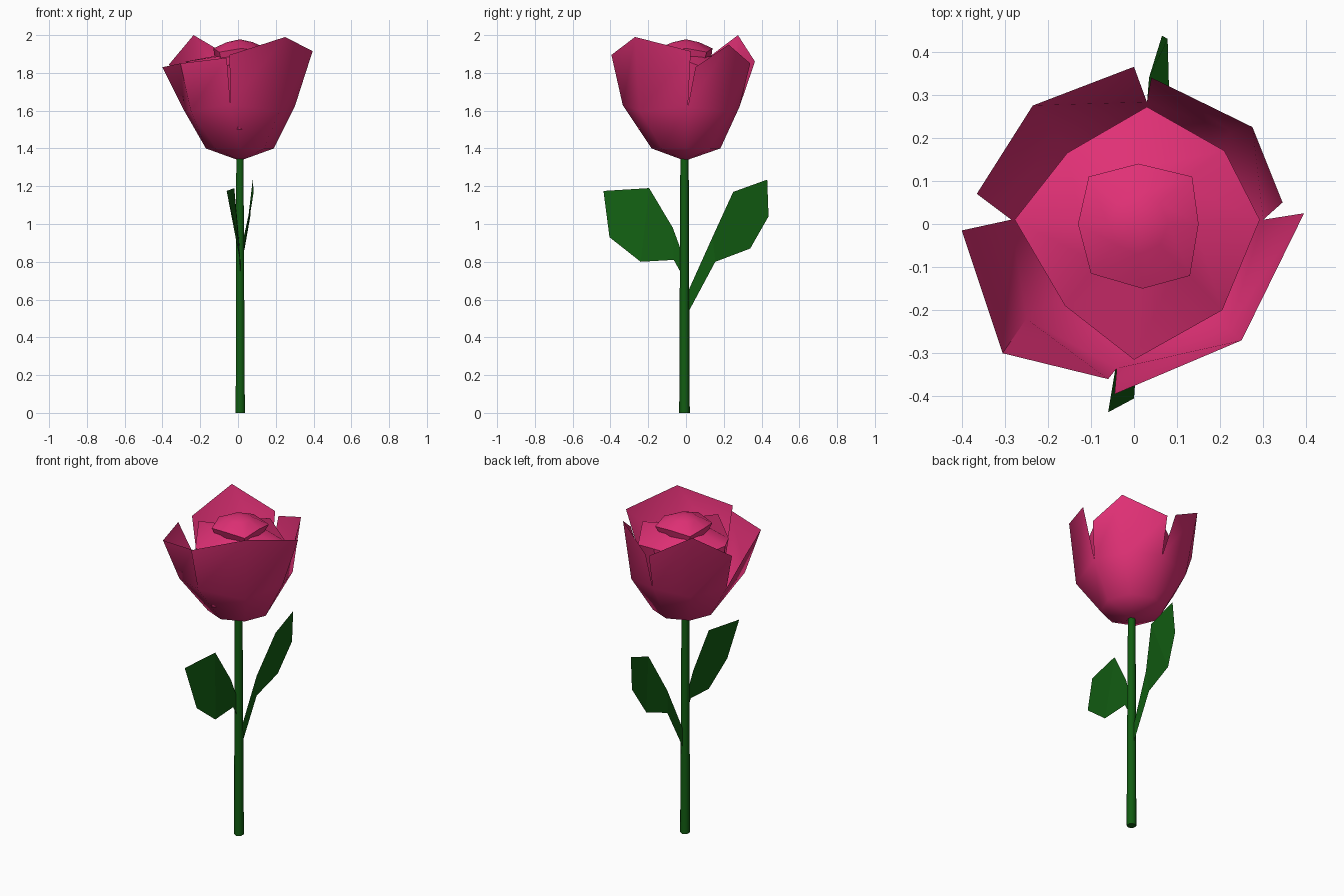
import bpy, math

def material(name, rgb):
    m = bpy.data.materials.new(name)
    m.diffuse_color = (*rgb, 1)
    return m

PINK = material("petal_pink", (0.75, 0.03, 0.18))
GREEN = material("stem_green", (0.006, 0.11, 0.006))

def make(name, verts, faces, mat, smooth=None):
    me = bpy.data.meshes.new(name)
    me.from_pydata(verts, [], faces)
    me.update()
    me.materials.append(mat)
    ob = bpy.data.objects.new(name, me)
    bpy.context.collection.objects.link(ob)
    if smooth:
        bpy.ops.object.select_all(action='DESELECT')
        ob.select_set(True)
        bpy.context.view_layer.objects.active = ob
        bpy.ops.object.shade_smooth_by_angle(angle=math.radians(smooth))
    return ob

def ring(n, rx, ry, z, cx=0.01, cy=0.0, turn=0.0):
    return [(cx + rx * math.cos(turn + 2 * math.pi * i / n),
             cy + ry * math.sin(turn + 2 * math.pi * i / n), z) for i in range(n)]

def bands(n, count, start=0):
    """Quads joining consecutive rings of n vertices."""
    return [(start + k * n + i, start + k * n + (i + 1) % n,
             start + (k + 1) * n + (i + 1) % n, start + (k + 1) * n + i)
            for k in range(count) for i in range(n)]

# Stem: tapered six-sided rod
stem = ring(6, 0.028, 0.028, 0, 0.012, -0.008, math.pi / 6) + \
       ring(6, 0.022, 0.022, 1.36, 0.01, -0.008, math.pi / 6)
make("stem", stem, bands(6, 1) + [tuple(range(5, -1, -1)), tuple(range(6, 12))], GREEN, 65)

# Leaves: strips of (lower edge, upper edge) pairs
def leaf(name, pairs):
    verts = [p for pair in pairs for p in pair]
    make(name, verts, [(2 * i, 2 * i + 2, 2 * i + 3, 2 * i + 1)
                       for i in range(len(pairs) - 1)], GREEN)

leaf("back_leaf", [((0.012, 0.005, 0.52), (0.012, 0.005, 0.63)),
                   ((0.02, 0.155, 0.80), (0.03, 0.14, 0.93)),
                   ((0.035, 0.34, 0.87), (0.083, 0.25, 1.17)),
                   ((0.065, 0.437, 1.04), (0.078, 0.43, 1.235))])
leaf("front_leaf", [((0.012, -0.015, 0.72), (0.012, -0.015, 0.83)),
                    ((0.012, -0.065, 0.81), (0.0, -0.07, 0.98)),
                    ((0.012, -0.24, 0.80), (-0.02, -0.195, 1.19)),
                    ((0.0, -0.405, 0.93), (-0.06, -0.437, 1.175))])

# Outer petals: a shared eight-sided cup that splits into four petals
cup_mid = [(0.30, 0.01, 1.62), (0.225, 0.215, 1.60), (0.03, 0.283, 1.62), (-0.19, 0.225, 1.60),
           (-0.285, 0.01, 1.60), (-0.25, -0.22, 1.60), (-0.04, -0.335, 1.63), (0.22, -0.245, 1.60)]
tips = [[(0.345, 0.05, 1.83), (0.275, 0.225, 1.95), (0.04, 0.34, 1.85)],
        [(0.0, 0.365, 1.86), (-0.235, 0.275, 2.0), (-0.365, 0.07, 1.845)],
        [(-0.40, -0.015, 1.83), (-0.305, -0.30, 1.85), (-0.06, -0.36, 1.88)],
        [(-0.045, -0.395, 1.895), (0.25, -0.27, 1.99), (0.395, 0.025, 1.915)]]
verts = ring(8, 0.18, 0.182, 1.40) + cup_mid + [(0.01, -0.005, 1.335)]
faces = bands(8, 1) + [(16, (i + 1) % 8, i) for i in range(8)]
for k, petal in enumerate(tips):
    base = len(verts)
    verts += petal
    for j in range(2):
        i = 2 * k + j
        faces.append((8 + i, 8 + (i + 1) % 8, base + j + 1, base + j))
make("outer_petals", verts, faces, PINK, 50)

# Middle petals: eight-sided wall with higher tips on the axes, folded inward
rim = [(0.292, 0.01, 1.86), (0.21, 0.17, 1.80), (0.03, 0.272, 1.86), (-0.155, 0.165, 1.80),
       (-0.277, 0.01, 1.86), (-0.16, -0.19, 1.80), (0.0, -0.315, 1.86), (0.205, -0.20, 1.80)]
low = [(x * 0.8, y * 0.8, 1.50) for x, y, z in rim]
inner = ring(8, 0.13, 0.13, 1.89)
make("middle_petals", low + rim + inner, bands(8, 2), PINK, 50)

# Central bud: squarish closed tip
bud_rim = [(0.15, 0.0, 1.93), (0.135, 0.11, 1.91), (0.01, 0.14, 1.93), (-0.105, 0.11, 1.91),
           (-0.13, 0.0, 1.93), (-0.10, -0.115, 1.91), (0.02, -0.15, 1.93), (0.13, -0.12, 1.91)]
verts = ring(8, 0.13, 0.13, 1.85) + bud_rim + ring(8, 0.07, 0.07, 1.962) + [(0.01, 0.0, 1.978)]
make("bud", verts, bands(8, 2) + [(16 + i, 16 + (i + 1) % 8, 24) for i in range(8)], PINK, 50)
